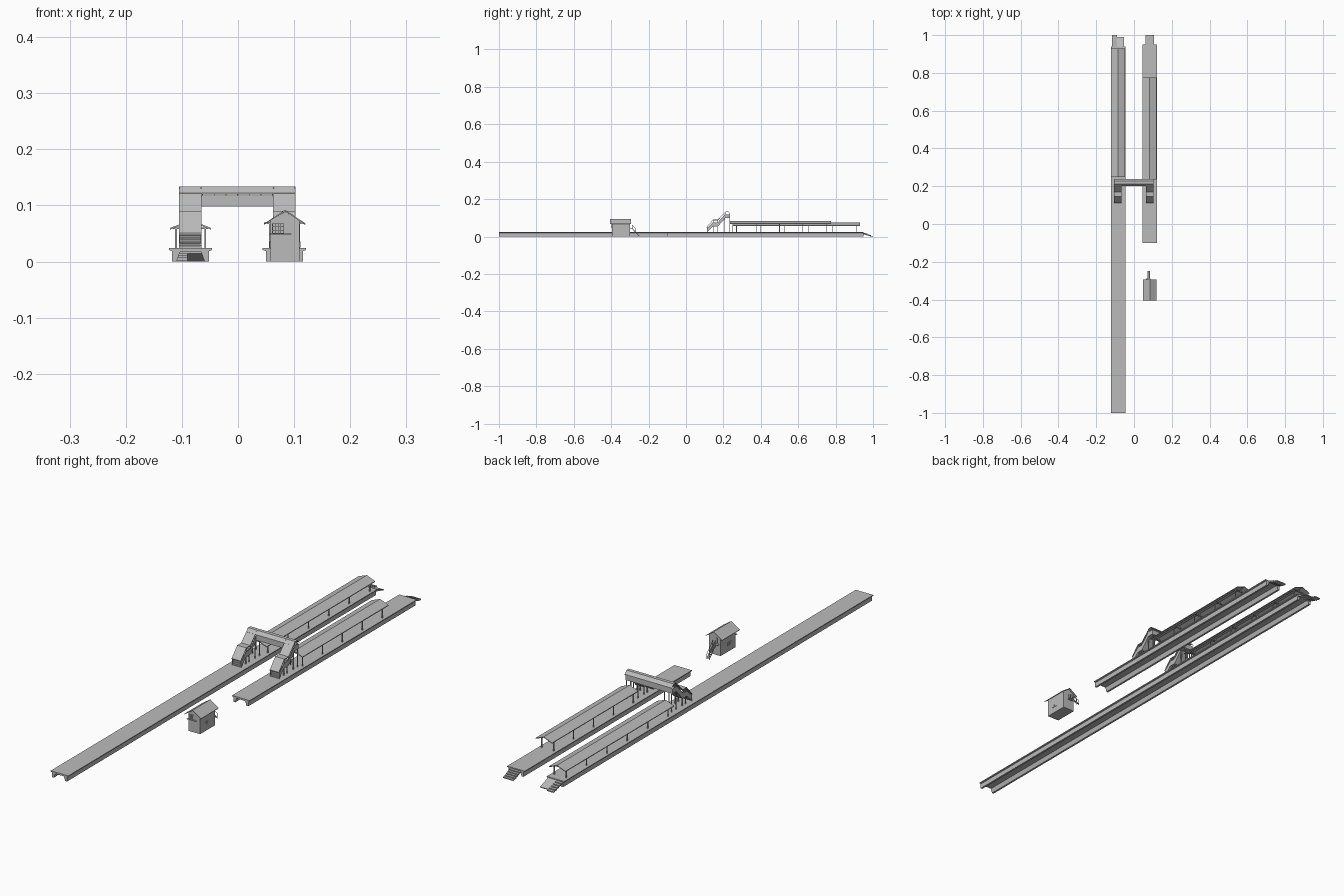
import bpy, bmesh

if "Cube" in bpy.data.objects:
    bpy.data.objects.remove(bpy.data.objects["Cube"])

mat = bpy.data.materials.new("plain grey")
mat.diffuse_color = (0.5, 0.5, 0.5, 1)
mat.use_nodes = True
mat.node_tree.nodes["Principled BSDF"].inputs["Base Color"].default_value = mat.diffuse_color


def make(name, build):
    """Build one named object from a function that fills a bmesh."""
    bm = bmesh.new()
    build(bm)
    bmesh.ops.recalc_face_normals(bm, faces=bm.faces)
    me = bpy.data.meshes.new(name)
    bm.to_mesh(me)
    bm.free()
    me.materials.append(mat)
    ob = bpy.data.objects.new(name, me)
    bpy.context.collection.objects.link(ob)
    return ob


def prism(bm, pts, axis, a, b):
    """Extrude a profile: along y (points x,z) or along x (points y,z)."""
    def place(p, t):
        return (p[0], t, p[1]) if axis == 'y' else (t, p[0], p[1])
    va = [bm.verts.new(place(p, a)) for p in pts]
    vb = [bm.verts.new(place(p, b)) for p in pts]
    bm.faces.new(va)
    bm.faces.new(vb[::-1])
    n = len(pts)
    for i in range(n):
        j = (i + 1) % n
        bm.faces.new((va[i], vb[i], vb[j], va[j]))


def box(bm, x0, x1, y0, y1, z0, z1):
    prism(bm, [(x0, z0), (x1, z0), (x1, z1), (x0, z1)], 'y', y0, y1)


def band(bm, line, lo, hi, x0, x1):
    """Strip following a (y,z) line, between two height offsets."""
    pts = [(y, z + lo) for y, z in line] + [(y, z + hi) for y, z in line[::-1]]
    prism(bm, pts, 'x', x0, x1)


TOP = 0.024


# Platforms: thin overhanging slab on two legs, hollow underneath
def platform(cx, y0, y1):
    half = [(0.0385, TOP), (0.0385, 0.0205), (0.033, 0.019), (0.033, 0),
            (0.025, 0), (0.021, 0.011), (0.019, 0.017)]
    pts = [(cx + x, z) for x, z in half] + [(cx - x, z) for x, z in half[::-1]]
    return lambda bm: prism(bm, pts, 'y', y0, y1)


LX, RX = -0.0845, 0.0825
make("left_platform", platform(LX, -1, 0.94))
make("right_platform", platform(RX, -0.1, 0.95))


# Steps down from the far platform ends
def steps(x0, x1, y0, y1, n=5):
    def f(bm):
        d = (y1 - y0) / n
        for i in range(n):
            z = 0.020 * (1 - i / n)
            box(bm, x0, x1, y0 + i * d, y0 + (i + 1) * d, max(z - 0.006, 0), z)
    return f


make("left_steps", steps(-0.117, -0.09, 0.94, 1.0))
make("right_steps", steps(0.06, 0.105, 0.95, 1.0))
make("left_ramp", lambda bm: prism(bm, [(0.94, 0.021), (0.99, 0.003), (0.99, 0), (0.94, 0.014)],
                                   'x', -0.09, -0.052))


# Canopies: shallow gable sheet on paired posts with cross beams
def canopy_roof(cx, y0, y1, eave, ridge):
    t = 0.003
    pts = [(cx - 0.0365, eave), (cx, ridge), (cx + 0.0365, eave),
           (cx + 0.0365, eave - t), (cx, ridge - t), (cx - 0.0365, eave - t)]
    return lambda bm: prism(bm, pts, 'y', y0, y1)


def canopy_frame(cx, ys, eave, ridge):
    def f(bm):
        r = 0.0016
        under = eave + (ridge - eave) * 0.28 - 0.003
        for y in ys:
            for s in (-1, 1):
                x = cx + s * 0.026
                box(bm, x - r, x + r, y - r, y + r, TOP, under)
            box(bm, cx - 0.031, cx + 0.031, y - r, y + r, eave - 0.002, eave + 0.001)
            box(bm, cx - r, cx + r, y - r, y + r, eave, ridge - 0.003)
        for s in (-1, 1):
            x = cx + s * 0.026
            box(bm, x - r, x + r, ys[0], ys[-1], under - 0.003, under)
    return f


for side, cx, y0, y1, eave, ridge, ys in (
        ("left", LX, 0.248, 0.93, 0.060, 0.074, [0.27 + 0.128 * i for i in range(6)]),
        ("right", RX, 0.235, 0.775, 0.069, 0.083, [0.25 + 0.125 * i for i in range(5)])):
    make(side + "_canopy_roof", canopy_roof(cx, y0, y1, eave, ridge))
    make(side + "_canopy_frame", canopy_frame(cx, ys, eave, ridge))


# Footbridge span: deck, half walls, posts and pitched roof
def span(bm):
    x0, x1 = -0.105, 0.1025
    box(bm, x0, x1, 0.205, 0.235, 0.098, 0.101)
    box(bm, x0, x1, 0.2335, 0.235, 0.098, 0.118)
    box(bm, -0.065, 0.0625, 0.205, 0.2065, 0.098, 0.118)
    for i in range(7):
        x = -0.064 + i * 0.0208
        for y in (0.205, 0.2335):
            box(bm, x, x + 0.0015, y, y + 0.0015, 0.117, 0.126)
    for x in (x0, x1 - 0.0015):
        box(bm, x, x + 0.0015, 0.205, 0.235, 0.098, 0.118)


make("bridge_span", span)
make("bridge_roof", lambda bm: prism(
    bm, [(0.201, 0.122), (0.213, 0.134), (0.227, 0.134), (0.239, 0.122),
         (0.239, 0.125 - 0.005), (0.227, 0.131), (0.213, 0.131), (0.201, 0.120)],
    'x', -0.105, 0.1025))


# Covered stairs with a middle landing, each side of the span
def stair_cover(x0, x1):
    roof = [(0.11, 0.051), (0.145, 0.09), (0.17, 0.09), (0.213, 0.134)]
    return lambda bm: band(bm, roof, -0.003, 0, x0, x1)


def stair_body(x0, x1):
    floor = [(0.113, 0.0245), (0.145, 0.054), (0.17, 0.054), (0.21, 0.098)]

    def f(bm):
        band(bm, floor, 0, 0.003, x0, x1)
        for x in (x0, x1 - 0.0015):
            band(bm, floor, 0, 0.022, x, x + 0.0015)
            for y, z in floor[1:]:
                box(bm, x, x + 0.0015, y - 0.001, y + 0.001, z, z + 0.034)
            box(bm, x, x + 0.0015, 0.112, 0.114, TOP, 0.052)
        # treads
        for (ya, za), (yb, zb) in ((floor[0], floor[1]), (floor[2], floor[3])):
            for i in range(6):
                y, z = ya + (yb - ya) * i / 6, za + (zb - za) * (i + 1) / 6
                box(bm, x0 + 0.001, x1 - 0.001, y, y + (yb - ya) / 6, z, z + 0.0025)
    return f


def stair_posts(x0, x1):
    def f(bm):
        for x in (x0 + 0.003, x1 - 0.006):
            for y, z in ((0.146, 0.055), (0.166, 0.055), (0.205, 0.099), (0.232, 0.099)):
                box(bm, x, x + 0.003, y, y + 0.003, TOP, z)
    return f


for side, x0, x1 in (("left", -0.105, -0.065), ("right", 0.0625, 0.1025)):
    make(side + "_stair_roof", stair_cover(x0, x1))
    make(side + "_stair", stair_body(x0, x1))
    make(side + "_stair_posts", stair_posts(x0, x1))

# Signal hut: gabled body and overhanging roof
make("hut_body", lambda bm: prism(
    bm, [(0.058, 0), (0.11, 0), (0.11, 0.0735), (0.084, 0.089), (0.058, 0.0735)],
    'y', -0.395, -0.30))
make("hut_roof", lambda bm: prism(
    bm, [(0.047, 0.068), (0.084, 0.0925), (0.12, 0.068),
         (0.12, 0.066), (0.084, 0.0895), (0.047, 0.066)], 'y', -0.405, -0.293))


# Hut windows: grid bars, sills and small side panes
def windows(bm):
    for y0, y1 in ((-0.398, -0.395),):
        for i in range(5):
            x = 0.061 + i * 0.005
            box(bm, x, x + 0.001, y0, y1, 0.050, 0.068)
        for i in range(4):
            z = 0.050 + i * 0.0057
            box(bm, 0.061, 0.082, y0, y1, z, z + 0.001)
    box(bm, 0.056, 0.095, -0.402, -0.395, 0.048, 0.050)
    for x0, x1 in ((0.11, 0.1115), (0.0565, 0.058)):
        for y in (-0.368, -0.354):
            box(bm, x0, x1, y, y + 0.011, 0.025, 0.036)


make("hut_windows", windows)


# Outside stair and landing behind the hut
def hut_stair(bm):
    box(bm, 0.064, 0.088, -0.30, -0.288, 0.043, 0.046)
    for i in range(8):
        y, z = -0.288 + i * 0.0048, 0.040 - i * 0.005
        box(bm, 0.073, 0.083, y, y + 0.005, z, z + 0.002)
    line = [(-0.288, 0.043), (-0.25, 0.003)]
    for x in (0.072, 0.083):
        band(bm, line, -0.003, 0.002, x, x + 0.0012)
        band(bm, line, 0.017, 0.019, x, x + 0.0012)
        for y, z in ((-0.288, 0.043), (-0.269, 0.023), (-0.2512, 0.003)):
            box(bm, x, x + 0.0012, y, y + 0.0012, z - 0.003, z + 0.018)
    box(bm, 0.072, 0.084, -0.3005, -0.299, 0.046, 0.068)


make("hut_stair", hut_stair)
